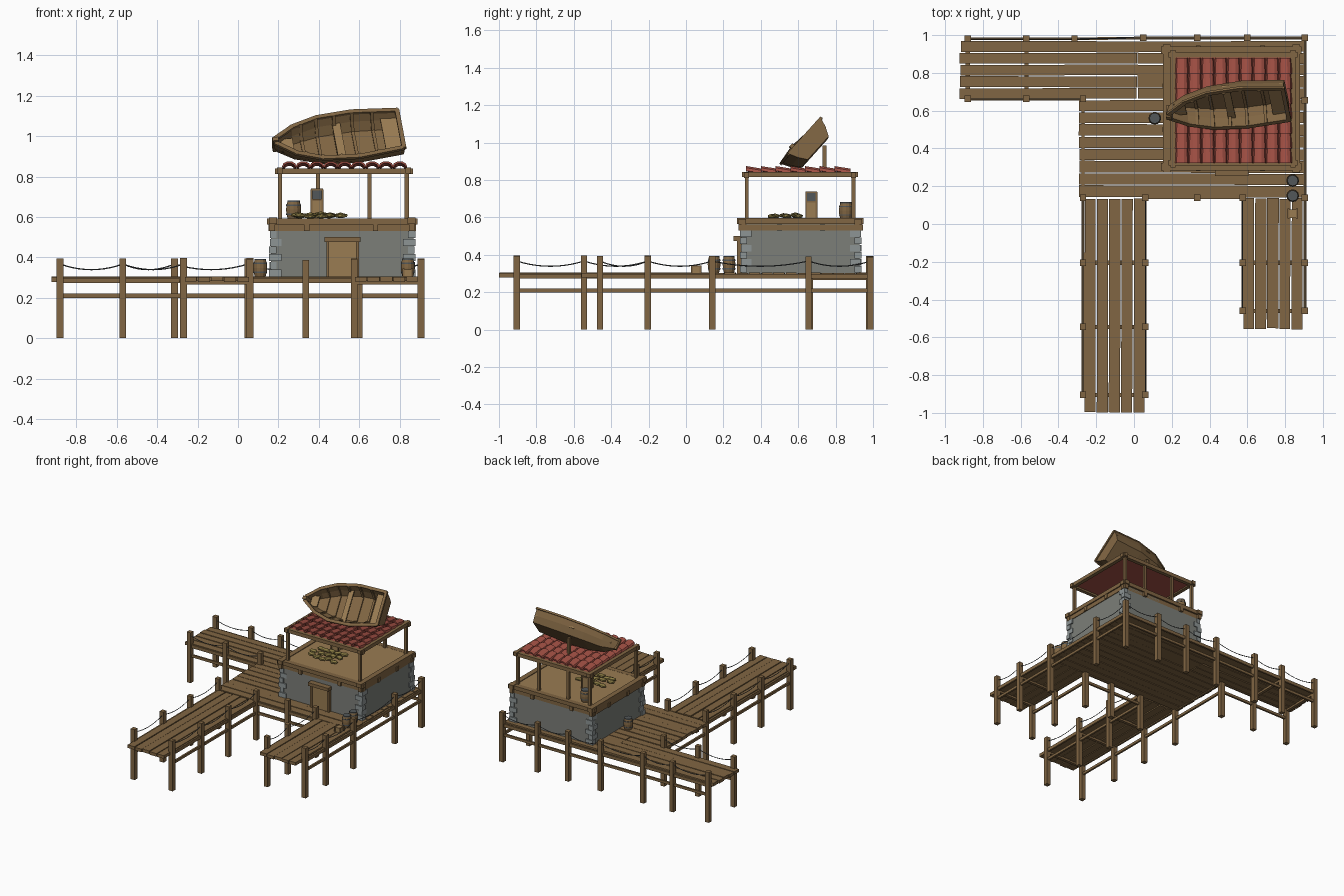
import bpy, bmesh, math, random
from mathutils import Matrix, Vector

if "Cube" in bpy.data.objects:
    bpy.data.objects.remove(bpy.data.objects["Cube"])

random.seed(4)
parts = {}


def mat(name, c):
    m = bpy.data.materials.new(name)
    m.diffuse_color = (*c, 1)
    m.use_nodes = True
    m.node_tree.nodes["Principled BSDF"].inputs["Base Color"].default_value = m.diffuse_color
    return m


WOOD = mat("wood", (0.22, 0.133, 0.056))
TAN = mat("light wood", (0.32, 0.2, 0.085))
STONE = mat("stone", (0.2, 0.21, 0.19))
QUOIN = mat("corner stone", (0.27, 0.3, 0.3))
RED = mat("roof tile", (0.36, 0.08, 0.058))
DARK = mat("iron", (0.085, 0.095, 0.1))
SACK = mat("sack", (0.27, 0.21, 0.06))


def part(name, m=WOOD):
    if name not in parts:
        parts[name] = (bmesh.new(), m)
    return parts[name][0]


def box(bm, x0, x1, y0, y1, z0, z1, tilt=None):
    M = Matrix.Translation(((x0 + x1) / 2, (y0 + y1) / 2, (z0 + z1) / 2))
    if tilt:
        M = M @ tilt
    bmesh.ops.create_cube(bm, size=1, matrix=M @ Matrix.Diagonal((x1 - x0, y1 - y0, z1 - z0, 1)))


def beam(bm, p, q, w, h):
    p, q = Vector(p), Vector(q)
    R = (q - p).to_track_quat('X', 'Z').to_matrix().to_4x4()
    M = Matrix.Translation((p + q) / 2) @ R @ Matrix.Diagonal(((q - p).length, w, h, 1))
    bmesh.ops.create_cube(bm, size=1, matrix=M)


def post(bm, x, y, z0, z1, w):
    box(bm, x - w / 2, x + w / 2, y - w / 2, y + w / 2, z0, z1)


def planks(bm, x0, x1, y0, y1, n, along, jit=0.008):
    for i in range(n):
        a, b, dz = random.uniform(-jit, jit), random.uniform(-jit, jit), random.uniform(-.002, .002)
        g = random.uniform(.001, .004)
        R = Matrix.Rotation(random.uniform(-.004, .004), 4, 'Z')
        if along == 'x':
            w = (y1 - y0) / n
            box(bm, x0 + a, x1 + b, y0 + i * w + g, y0 + (i + 1) * w - g, .28 + dz, .304 + dz, R)
        else:
            w = (x1 - x0) / n
            box(bm, x0 + i * w + g, x0 + (i + 1) * w - g, y0 + a, y1 + b, .28 + dz, .304 + dz, R)


# Deck and piers
planks(part("main_deck"), -.29, .9, .14, .66, 8, 'x', .003)
planks(part("main_deck"), .02, .9, .66, .97, 5, 'x', .003)
planks(part("west_pier"), -.92, .018, .66, .97, 5, 'x', .004)
planks(part("long_pier"), -.265, .06, -.995, .135, 5, 'y', .004)
planks(part("short_pier"), .575, .895, -.555, .135, 5, 'y', .004)

# Posts, side rails and ropes follow these lines: points, has rope
lines = [
    ([(-.88, .98), (-.57, .98), (-.315, .98), (.05, .985), (.335, .985), (.6, .985), (.905, .985)], True),
    ([(-.88, .662), (-.57, .662), (-.27, .662)], True),
    ([(.905, .985), (.905, .655), (.905, .14), (.905, -.205), (.905, -.46)], True),
    ([(.575, .14), (.575, -.205), (.575, -.46)], True),
    ([(-.27, .662), (-.27, .14)], False),
    ([(-.27, .14), (-.27, -.205), (-.27, -.545), (-.27, -.905)], True),
    ([(.06, .14), (.06, -.205), (.06, -.545), (.06, -.905)], True),
    ([(.06, .14), (.335, .14), (.575, .14)], False)]
rope = bpy.data.curves.new("ropes", 'CURVE')
rope.dimensions = '3D'
rope.bevel_depth = .003
rope.bevel_resolution = 0
seen = set()
for pts, roped in lines:
    for p in pts:
        if p not in seen:
            seen.add(p)
            post(part("dock_posts"), *p, 0, .39 + random.uniform(-.003, .006), .034)
    for p, q in zip(pts, pts[1:]):
        for z, h in ((.21, .02), (.285, .025)):
            beam(part("dock_rails"), (*p, z), (*q, z), .014, h)
        if roped:
            sp = rope.splines.new('POLY')
            sp.points.add(10)
            for i, pt in enumerate(sp.points):
                t = i / 10
                v = Vector(p).lerp(Vector(q), t)
                pt.co = (v.x, v.y, .367 - .028 * 4 * t * (1 - t), 1)
ob = bpy.data.objects.new("ropes", rope)
bpy.context.collection.objects.link(ob)
rope.materials.append(DARK)
# Cross beams under the piers
for y in (-.205, -.545, -.905):
    beam(part("cross_beams"), (-.27, y, .275), (.06, y, .275), .022, .02)
for y in (-.205, -.46):
    beam(part("cross_beams"), (.575, y, .275), (.905, y, .275), .022, .02)
for x in (-.88, -.57):
    beam(part("cross_beams"), (x, .662, .275), (x, .98, .275), .022, .02)

# Stone house
box(part("house_walls", STONE), .163, .868, .298, .928, .3, .565)
for sx, x in ((1, .155), (-1, .877)):
    for sy, y in ((1, .29), (-1, .937)):
        for i in range(6):
            a, b = ((.06, .035), (.035, .06))[i % 2]
            e = random.uniform(-.004, .003)
            xs, ys = sorted((x - sx * e, x + sx * a)), sorted((y - sy * e, y + sy * b))
            box(part("corner_stones", QUOIN), *xs, *ys, .305 + i * .038, .34 + i * .038)


def frame(bm, x0, x1, y0, y1, z0, z1, w):
    d = .004
    box(bm, x0, x1, y0 + .01, y0 + .01 + w, z0, z1)
    box(bm, x0, x1, y1 - .01 - w, y1 - .01, z0, z1)
    box(bm, x0 + .01, x0 + .01 + w, y0, y1, z0 + d, z1 + d)
    box(bm, x1 - .01 - w, x1 - .01, y0, y1, z0 + d, z1 + d)


# Upper floor with edge frame and beam ends
frame(part("floor_frame"), .143, .888, .272, .95, .562, .592, .04)
box(part("upper_floor", TAN), .165, .865, .3, .92, .562, .591)
for x in (.17, .34, .68, .86):
    box(part("beam_ends"), x - .013, x + .013, .28, .945, .53, .563)
for y in (.31, .5, .73, .915):
    box(part("beam_ends"), .15, .88, y - .013, y + .013, .53, .563)
# Door
box(part("door", TAN), .445, .59, .28, .3, .3, .475)
for x in (.437, .585):
    box(part("door_frame"), x, x + .014, .272, .3, .3, .478)
box(part("door_frame"), .428, .605, .255, .3, .475, .5)

# Roof columns and frame
for x, y in ((.208, .325), (.835, .325), (.208, .895), (.395, .895), (.65, .895), (.835, .895)):
    post(part("roof_columns"), x, y, .585, .82, .02)
frame(part("roof_frame"), .182, .866, .3, .92, .812, .84, .028)
box(part("roof_board", RED), .2, .85, .325, .895, .826, .838)
# Arched tiles in overlapping rows
tiles = part("roof_tiles", RED)
nx, ny = 9, 7
px, py = .615 / nx, .55 / ny
for i in range(nx):
    for j in range(ny):
        cx, y0 = .22 + (i + .5) * px, .33 + j * py
        rings = []
        for y, z, r in ((y0 - .008, .85, px * .53), (y0 + py, .836, px * .46)):
            for k, dz in ((1, 0), (.8, -.004)):
                rings.append([tiles.verts.new((cx + k * r * math.cos(a * math.pi / 5), y,
                              z + .026 * k * math.sin(a * math.pi / 5) + dz)) for a in range(6)])
        f0, f1, b0, b1 = rings
        for s, t in ((f0, b0), (b0, b1), (b1, f1), (f1, f0)):
            for a in range(5):
                tiles.faces.new((s[a], s[a + 1], t[a + 1], t[a]))
        for a in (0, 5):
            tiles.faces.new((f0[a], b0[a], b1[a], f1[a]))


# Barrels and cargo
def barrel(x, y, z, r, h):
    rs = (.78, .95, 1, .95, .78)
    for i in range(4):
        bmesh.ops.create_cone(part("barrels"), cap_ends=True, segments=12, radius1=r * rs[i], radius2=r * rs[i + 1],
                              depth=h / 4, matrix=Matrix.Translation((x, y, z + h * (i + .5) / 4)))
    for t, k in ((.25, .99), (.75, .99), (.97, .83)):
        bmesh.ops.create_cone(part("barrel_hoops", DARK), cap_ends=True, segments=12, radius1=r * k, radius2=r * k,
                              depth=h * .08, matrix=Matrix.Translation((x, y, z + h * t)))


for b in ((.11, .56, .304, .034, .088), (.84, .23, .304, .034, .09), (.84, .15, .304, .034, .09),
          (.275, .855, .591, .037, .09)):
    barrel(*b)
post(part("crate", TAN), .84, .055, .304, .34, .046)
for dx in (-.022, .022):
    for dy in (-.022, .022):
        post(part("crate_trim"), .84 + dx, .055 + dy, .304, .344, .01)
    box(part("crate_trim"), .84 + dx - .005, .84 + dx + .005, .03, .08, .336, .344)
# Lantern on a small stand
post(part("lantern_stand", TAN), .39, .67, .591, .685, .052)
post(part("lantern_glass", DARK), .39, .67, .685, .73, .048)
for dx in (-.027, .027):
    for dy in (-.027, .027):
        post(part("lantern_frame"), .39 + dx, .67 + dy, .591, .735, .01)
post(part("lantern_frame"), .39, .67, .68, .688, .064)
post(part("lantern_frame"), .39, .67, .73, .74, .06)
# Heap of flat sacks
for i in range(5):
    for j in range(3):
        M = Matrix.Translation((.3 + i * .052 + random.uniform(-.01, .01), .47 + j * .062 + random.uniform(-.012, .012),
                                .602 + random.uniform(0, .014)))
        M = M @ Matrix.Rotation(random.uniform(-.7, .7), 4, 'Z') @ Matrix.Diagonal((.035, .024, .013, 1))
        bmesh.ops.create_icosphere(part("sacks", SACK), subdivisions=1, radius=1, matrix=M)

# Rowing boat: stations of x, gunwale half width, bottom half width, depth, gunwale rise
ST = [(0, .012, .006, .05, .012), (.09, .085, .045, .08, .004), (.22, .135, .085, .09, 0),
      (.4, .15, .1, .093, 0), (.625, .125, .082, .088, .004)]


def section(x, g, b, d, r, k=1.0):
    half = [(g, r), (g * .6 + b * .4, -d * .5), (b, -d)]
    return [Vector((x, -y * k, z)) for y, z in half] + [Vector((x, y * k, z)) for y, z in half[::-1]]


hull = part("boat_hull")
loops = [[hull.verts.new(v) for v in section(*s)] for s in ST]
for s, t in zip(loops, loops[1:]):
    for a in range(5):
        hull.faces.new((s[a], s[a + 1], t[a + 1], t[a]))
hull.faces.new(loops[0][::-1])
hull.faces.new(loops[-1])
rim = part("boat_gunwale")
for s, t in zip(ST, ST[1:]):
    for k in (-1, 1):
        beam(rim, (s[0] - .003, k * s[1], s[4]), (t[0] + .003, k * t[1], t[4]), .022, .014)
beam(rim, (.625, -.13, .004), (.625, .13, .004), .022, .016)
box(rim, -.014, .016, -.012, .012, -.055, .028)
# Ribs inside the boat, then bow and stern seats
for x in (.14, .22, .31, .4, .5):
    i = max(n for n in range(4) if ST[n][0] <= x)
    t = (x - ST[i][0]) / (ST[i + 1][0] - ST[i][0])
    sec = section(*[a + (b - a) * t for a, b in zip(ST[i], ST[i + 1])], .94)
    for p, q in zip(sec, sec[1:]):
        beam(part("boat_ribs"), p + Vector((0, 0, .007)), q + Vector((0, 0, .007)), .016, .014)
box(part("boat_seats", TAN), .54, .62, -.115, .115, -.045, -.033)
box(part("boat_seats", TAN), .3, .34, -.132, .132, -.05, -.04)
box(part("boat_seats", TAN), .03, .09, -.04, .04, -.035, -.025)
# Prop holding the boat up
box(part("boat_prop"), .49, .51, .73, .75, .83, .985)

# Turn the parts into objects
boat_pose = Matrix.Translation((.185, .58, .968)) @ Matrix.Rotation(math.radians(48), 4, 'X') \
    @ Matrix.Rotation(math.radians(8), 4, 'Z')
for name, (bm, m) in parts.items():
    bmesh.ops.recalc_face_normals(bm, faces=bm.faces)
    me = bpy.data.meshes.new(name)
    bm.to_mesh(me)
    bm.free()
    me.materials.append(m)
    ob = bpy.data.objects.new(name, me)
    bpy.context.collection.objects.link(ob)
    if name.startswith("boat") and name != "boat_prop":
        ob.matrix_world = boat_pose
    if name == "boat_hull":
        sol = ob.modifiers.new("thickness", 'SOLIDIFY')
        sol.thickness, sol.offset = .012, 0
